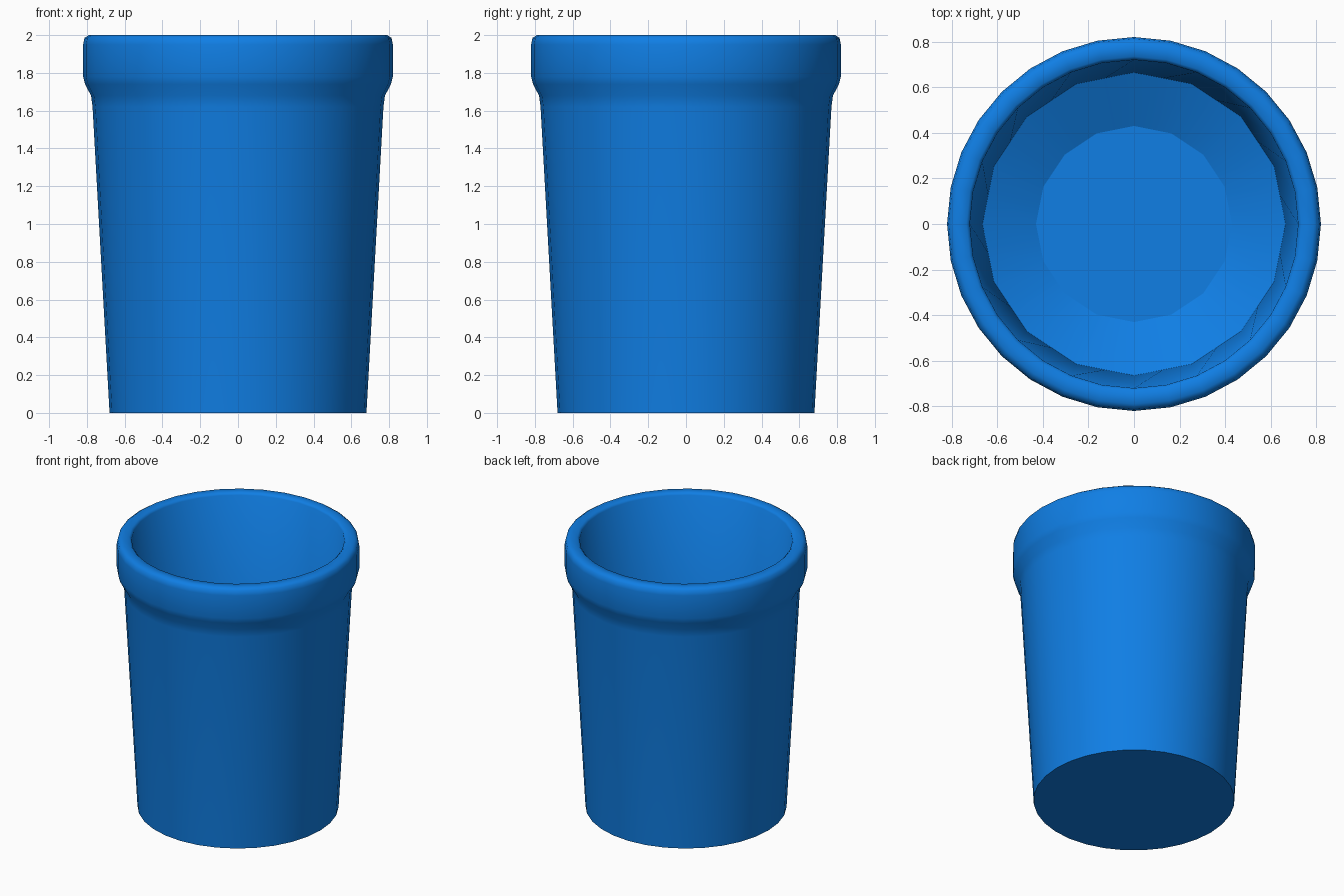
import bpy, bmesh, math

cube = bpy.data.objects.get("Cube")
if cube:
    bpy.data.objects.remove(cube, do_unlink=True)

SIDES = 32

# One flat blue for the whole cup
blue = bpy.data.materials.new("bright blue")
blue.use_nodes = True
colour = (0.005, 0.21, 0.78, 1)
blue.diffuse_color = colour
blue.node_tree.nodes["Principled BSDF"].inputs["Base Color"].default_value = colour

# Profile from the base up the outside, over the lip and down the inside:
# radius, height, and whether the ring is a coarser polygon
profile = [
    (0.68, 0.0, False), (0.77, 1.62, False), (0.778, 1.68, False),
    (0.81, 1.74, False), (0.82, 1.78, False), (0.82, 1.95, False),
    (0.813, 1.985, False), (0.79, 2.0, False), (0.735, 2.0, False),
    (0.72, 1.985, False), (0.665, 0.26, True), (0.43, 0.15, True),
]


def add_ring(bm, radius, height, coarse):
    ring = []
    for i in range(SIDES):
        angle = math.tau * i / SIDES
        # every second point of a coarse ring lies on a straight edge
        r = radius * math.cos(math.tau / SIDES) if coarse and i % 2 else radius
        ring.append(bm.verts.new((r * math.cos(angle), r * math.sin(angle), height)))
    return ring


bm = bmesh.new()
rings = [add_ring(bm, *point) for point in profile]
for low, high in zip(rings, rings[1:]):
    for i in range(SIDES):
        j = (i + 1) % SIDES
        bm.faces.new((low[i], low[j], high[j], high[i]))

# Underside and inner floor
bm.faces.new(rings[0][::-1])
bm.faces.new(rings[-1])
bmesh.ops.recalc_face_normals(bm, faces=bm.faces)

mesh = bpy.data.meshes.new("cup")
bm.to_mesh(mesh)
bm.free()
mesh.materials.append(blue)
cup = bpy.data.objects.new("cup", mesh)
bpy.context.collection.objects.link(cup)

# Smooth walls, crisp base edge
bpy.ops.object.select_all(action="DESELECT")
cup.select_set(True)
bpy.context.view_layer.objects.active = cup
bpy.ops.object.shade_smooth_by_angle(angle=math.radians(50))
for face in mesh.polygons:
    if face.normal.z > 0.999 and face.center.z < 1:
        face.use_smooth = False
